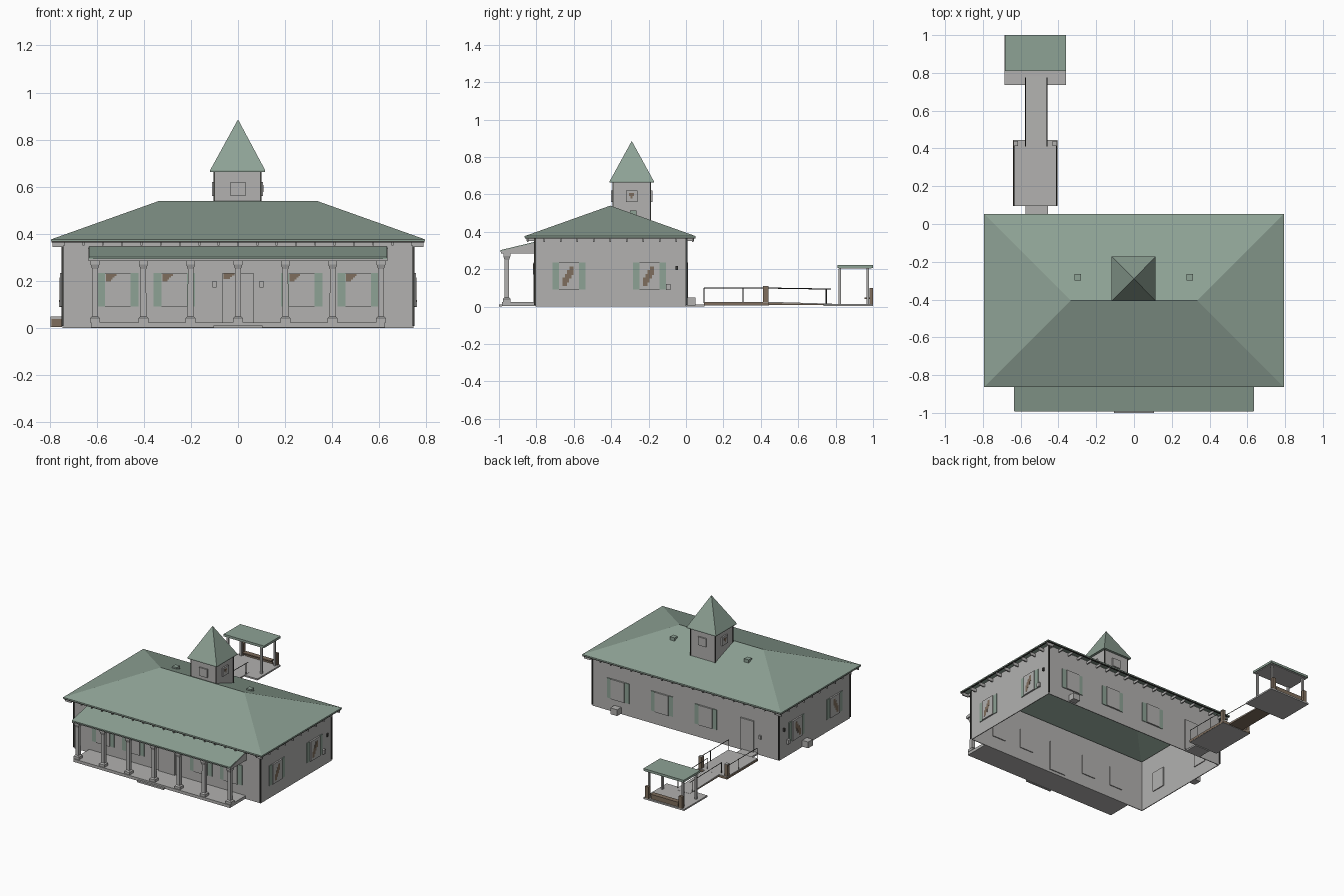
import bpy, bmesh
from mathutils import Vector

cube = bpy.data.objects.get("Cube")
if cube:
    bpy.data.objects.remove(cube, do_unlink=True)


def material(name, color):
    m = bpy.data.materials.new(name)
    m.use_nodes = True
    m.diffuse_color = (*color, 1)
    m.node_tree.nodes["Principled BSDF"].inputs["Base Color"].default_value = (*color, 1)
    return m


GREY = material("wall grey", (0.445, 0.44, 0.432))
GREEN = material("roof green", (0.27, 0.36, 0.30))
DARK = material("dark metal", (0.05, 0.05, 0.045))
BROWN = material("wood brown", (0.21, 0.155, 0.11))


def mesh_object(name, verts, faces, mat):
    me = bpy.data.meshes.new(name)
    me.from_pydata([tuple(v) for v in verts], [], faces)
    bm = bmesh.new()
    bm.from_mesh(me)
    bmesh.ops.recalc_face_normals(bm, faces=bm.faces)
    bm.to_mesh(me)
    bm.free()
    me.materials.append(mat)
    ob = bpy.data.objects.new(name, me)
    bpy.context.collection.objects.link(ob)
    return ob


def box(name, x, y, z, mat):
    """Box from (low, high) ranges."""
    v = [(a, b, c) for a in x for b in y for c in z]
    f = [(0, 1, 3, 2), (4, 6, 7, 5), (0, 4, 5, 1), (2, 3, 7, 6), (0, 2, 6, 4), (1, 5, 7, 3)]
    return mesh_object(name, v, f, mat)


def prism(name, profile, x, mat):
    """Extrude a (y, z) profile along x."""
    n = len(profile)
    v = [(a, p, q) for a in x for p, q in profile]
    f = [tuple(range(n)), tuple(range(n, 2 * n))]
    f += [(i, (i + 1) % n, (i + 1) % n + n, i + n) for i in range(n)]
    return mesh_object(name, v, f, mat)


def bar(name, a, b, r, mat):
    """Thin square bar between two points."""
    a, b = Vector(a), Vector(b)
    d = (b - a).normalized()
    s = d.orthogonal().normalized() * r
    t = d.cross(s)
    v = [p + o for p in (a, b) for o in (s + t, s - t, -s - t, t - s)]
    f = [(0, 1, 2, 3), (4, 5, 6, 7)] + [(i, (i + 1) % 4, (i + 1) % 4 + 4, i + 4) for i in range(4)]
    return mesh_object(name, v, f, mat)


def wall_plate(name, side, u, z, out, mat, depth=0.0):
    """Plate on a wall; side is front, back, left or right, u runs along the wall."""
    if side in ("front", "back"):
        w, s = (-0.805, -1) if side == "front" else (0.0, 1)
        return box(name, u, sorted((w - s * depth, w + s * out)), z, mat)
    s = 1 if side == "left" else -1
    return box(name, sorted((s * (0.745 - depth), s * (0.745 + out))), u, z, mat)


def window(side, c):
    z0, z1, h = 0.092, 0.235, 0.054
    wall_plate("window_pane", side, (c - h, c + h), (z0, z1), 0.011, GREY, 0.012)
    for a, b in ((c - h - 0.034, c - h), (c + h, c + h + 0.034)):
        wall_plate("shutter", side, (a, b), (z0, z1), 0.005, GREEN)
    # brown blind showing in part of the pane
    if side == "front":
        for i in range(4):
            wall_plate("blind", side, (c - h + 0.003, c - 0.006 - 0.008 * i),
                       (0.222 - 0.008 * i, 0.23 - 0.008 * i), 0.012, BROWN)
    elif side != "back":
        for i in range(4):
            m = c - 0.034 + 0.012 * i
            wall_plate("blind", side, (m, m + 0.022),
                       (0.11 + 0.02 * i, 0.155 + 0.02 * i), 0.012, BROWN)


# Hollow house walls, open at the bottom
c = [(-0.745, -0.805), (0.745, -0.805), (0.745, 0), (-0.745, 0)]
walls = mesh_object("house_walls", [(*p, z) for z in (0, 0.375) for p in c],
                    [(i, (i + 1) % 4, (i + 1) % 4 + 4, i + 4) for i in range(4)], GREY)
mod = walls.modifiers.new("thickness", "SOLIDIFY")
mod.thickness = 0.008

# Hipped main roof as an open shell
e = [(-0.793, -0.863), (0.793, -0.863), (0.793, 0.052), (-0.793, 0.052)]
v = [(*p, z) for z in (0.37, 0.377) for p in e] + [(-0.335, -0.405, 0.54), (0.335, -0.405, 0.54)]
f = [(i, (i + 1) % 4, (i + 1) % 4 + 4, i + 4) for i in range(4)]
roof = mesh_object("main_roof", v, f + [(4, 5, 9, 8), (5, 6, 9), (6, 7, 8, 9), (7, 4, 8)], GREEN)
mod = roof.modifiers.new("thickness", "SOLIDIFY")
mod.thickness = 0.005

# Gutters and rafter tails tucked under the eaves
for y0, y1, w in ((-0.862, -0.852, -0.852), (0.041, 0.051, 0.0)):
    box("gutter", (-0.792, 0.792), (y0, y1), (0.364, 0.371), DARK)
    for i in range(19):
        x = -0.738 + 0.082 * i
        box("rafter_tail", (x - 0.004, x + 0.004), (w, w + 0.044), (0.35, 0.368), GREY)
for s in (-1, 1):
    box("gutter", sorted((s * 0.782, s * 0.792)), (-0.862, 0.051), (0.364, 0.371), DARK)
    for i in range(11):
        y = -0.845 + 0.088 * i
        box("rafter_tail", sorted((s * 0.74, s * 0.788)), (y - 0.004, y + 0.004), (0.345, 0.368), GREY)
    for y in (-0.808, 0.003):
        box("downpipe", sorted((s * 0.741, s * 0.75)), (y - 0.005, y + 0.005), (0.01, 0.368), DARK)

# Windows, doors and wall fittings
for x in (-0.51, -0.27, 0.27, 0.51):
    window("front", x)
for x in (0.54, 0.19, -0.16):
    window("back", x)
for side in ("left", "right"):
    for y in (-0.625, -0.195):
        window(side, y)
    wall_plate("wall_lamp", side, (-0.055, -0.043), (0.195, 0.218), 0.01, DARK)
    wall_plate("meter_box", side, (-0.107, -0.083), (0.09, 0.12), 0.015, GREY)
wall_plate("front_door", "front", (-0.065, 0.065), (0.02, 0.235), 0.011, GREY, 0.012)
for i in range(3):
    wall_plate("door_blind", "front", (-0.062, -0.015 - 0.01 * i),
               (0.224 - 0.008 * i, 0.232 - 0.008 * i), 0.012, BROWN)
wall_plate("back_door", "back", (-0.545, -0.44), (0.01, 0.235), 0.011, GREY, 0.012)
for x in (-0.1, 0.1):
    wall_plate("door_lamp", "front", (x - 0.009, x + 0.009), (0.173, 0.2), 0.012, GREY)
wall_plate("back_lamp", "back", (-0.605, -0.587), (0.12, 0.145), 0.012, GREY)
box("cooling_unit", (0.515, 0.57), (0.003, 0.05), (0.005, 0.05), GREY)
box("cooling_unit", (-0.795, -0.748), (-0.312, -0.258), (0.005, 0.05), GREY)
box("cooling_unit_panel", (-0.792, -0.75), (-0.315, -0.312), (0.005, 0.038), BROWN)

# Tower with pyramid roof, and roof vents
box("tower", (-0.1, 0.097), (-0.39, -0.19), (0.43, 0.667), GREY)
for x in (-0.1, 0.097):
    for y in (-0.39, -0.19):
        box("tower_corner", (x - 0.003, x + 0.003), (y - 0.003, y + 0.003), (0.45, 0.665), DARK)
for y0, y1 in ((-0.4, -0.389), (-0.191, -0.18)):
    box("tower_window", (-0.032, 0.032), (y0, y1), (0.56, 0.62), GREY)
for x0, x1 in ((-0.11, -0.099), (0.096, 0.107)):
    box("tower_window", (x0, x1), (-0.322, -0.258), (0.56, 0.62), GREY)
    box("tower_blind", (x0 - 0.001, x1 + 0.001), (-0.305, -0.278), (0.592, 0.607), BROWN)
    box("tower_blind", (x0 - 0.001, x1 + 0.001), (-0.297, -0.286), (0.578, 0.592), BROWN)
t = [(-0.118, -0.408), (0.115, -0.408), (0.115, -0.172), (-0.118, -0.172)]
v = [(*p, z) for z in (0.663, 0.671) for p in t] + [(0, -0.29, 0.886)]
f = [(i, (i + 1) % 4, (i + 1) % 4 + 4, i + 4) for i in range(4)]
mesh_object("tower_roof", v, f + [(i + 4, (i + 1) % 4 + 4, 8) for i in range(4)] + [(3, 2, 1, 0)], GREEN)
for x in (-0.298, 0.295):
    box("roof_vent", (x - 0.018, x + 0.018), (-0.3, -0.264), (0.48, 0.513), GREEN)

# Front porch
box("porch_floor", (-0.625, 0.625), (-0.985, -0.805), (0.003, 0.024), GREY)
box("porch_step", (-0.105, 0.105), (-1.0, -0.985), (0, 0.012), GREY)
prism("porch_roof", [(-0.993, 0.293), (-0.993, 0.302), (-0.806, 0.347), (-0.806, 0.338)], (-0.632, 0.632), GREEN)
for s in (-1, 1):
    prism("porch_gable", [(-0.99, 0.284), (-0.99, 0.297), (-0.806, 0.342), (-0.806, 0.284)],
          sorted((s * 0.615, s * 0.634)), GREY)
box("porch_beam", (-0.625, 0.625), (-0.985, -0.935), (0.284, 0.296), GREY)
for x in (-0.607, -0.402, -0.201, 0, 0.201, 0.402, 0.607):
    rings = [(0.024, 0.021), (0.042, 0.021), (0.05, 0.013), (0.25, 0.012), (0.27, 0.019), (0.285, 0.019)]
    v = [(x + a * r, -0.958 + b * r, z) for z, r in rings for a, b in ((-1, -1), (1, -1), (1, 1), (-1, 1))]
    f = [(k + i, k + (i + 1) % 4, k + 4 + (i + 1) % 4, k + 4 + i) for k in range(0, 20, 4) for i in range(4)]
    mesh_object("porch_column", v, f + [(3, 2, 1, 0), (20, 21, 22, 23)], GREY)

# Rear landing and ramp with railings
box("back_step", (-0.575, -0.455), (0, 0.1), (0, 0.012), GREY)
box("landing_deck", (-0.639, -0.406), (0.096, 0.444), (0.006, 0.026), GREY)
for y0, y1 in ((0.095, 0.097), (0.443, 0.445)):
    box("landing_skirt", (-0.64, -0.405), (y0, y1), (0.008, 0.022), BROWN)
for x0, x1 in ((-0.64, -0.638), (-0.407, -0.405)):
    box("landing_skirt", (x0, x1), (0.095, 0.445), (0.008, 0.022), BROWN)
prism("ramp_deck", [(0.44, 0.02), (0.44, 0.026), (0.78, 0.016), (0.78, 0.012)], (-0.575, -0.46), GREY)
prism("ramp_frame", [(0.44, 0.01), (0.44, 0.02), (0.78, 0.012), (0.78, 0.009)], (-0.575, -0.46), BROWN)
for x in (-0.636, -0.409):
    bar("landing_rail", (x, 0.097, 0.1), (x, 0.44, 0.1), 0.002, DARK)
    for y in (0.097, 0.305):
        bar("landing_post", (x, y, 0.02), (x, y, 0.1), 0.002, DARK)
    m = x + (0.01 if x < -0.5 else -0.01)
    box("landing_planter", (m - 0.012, m + 0.012), (0.413, 0.44), (0.026, 0.109), BROWN)
    box("planter_top", (m - 0.012, m + 0.012), (0.413, 0.44), (0.109, 0.111), GREY)
for x in (-0.574, -0.461):
    bar("ramp_rail", (x, 0.41, 0.1), (x, 0.775, 0.094), 0.002, DARK)
    for y in (0.415, 0.75):
        bar("ramp_post", (x, y, 0.012), (x, y, 0.096), 0.002, DARK)

# Pavilion at the end of the ramp
box("pavilion_floor", (-0.685, -0.36), (0.735, 1.0), (0.004, 0.015), GREY)
box("pavilion_roof", (-0.682, -0.36), (0.81, 1.0), (0.208, 0.224), GREEN)
box("pavilion_ceiling", (-0.675, -0.367), (0.817, 0.993), (0.203, 0.208), GREY)
for x in (-0.655, -0.387):
    for y in (0.822, 0.972):
        box("pavilion_post", (x - 0.007, x + 0.007), (y - 0.007, y + 0.007), (0.015, 0.205), GREY)
    box("pavilion_planter", (x - 0.014, x + 0.014), (0.98, 1.0), (0.015, 0.1), BROWN)
box("bench_seat", (-0.635, -0.407), (0.955, 0.99), (0.04, 0.048), BROWN)
box("bench_front", (-0.63, -0.412), (0.983, 0.99), (0.015, 0.04), BROWN)
